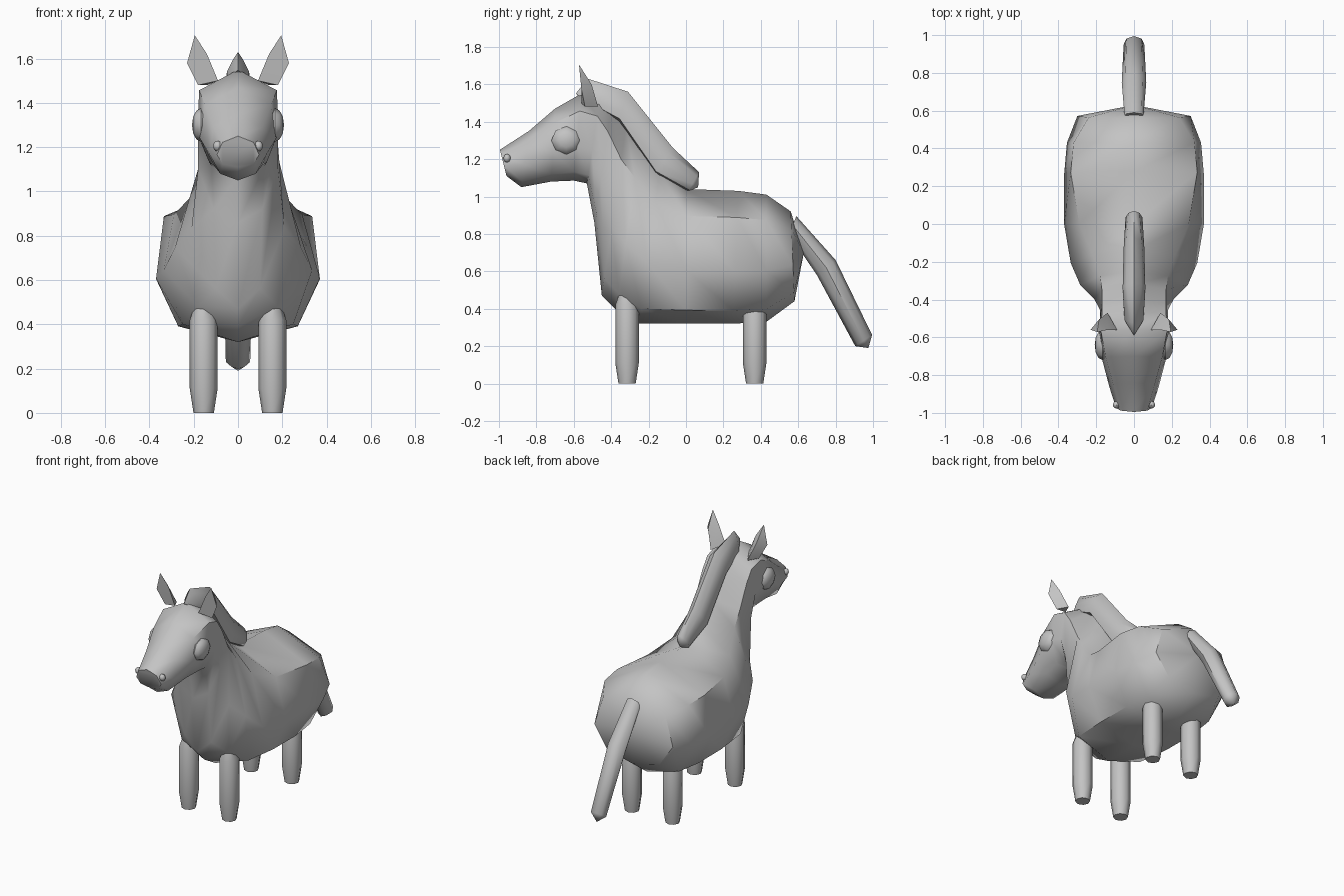
import bpy, bmesh, math
from mathutils import Vector

cube = bpy.data.objects.get("Cube")
if cube:
    bpy.data.objects.remove(cube, do_unlink=True)

grey = bpy.data.materials.new("soft_grey")
grey.use_nodes = True
COL = (0.55, 0.55, 0.55, 1)
grey.diffuse_color = COL
bsdf = grey.node_tree.nodes["Principled BSDF"]
bsdf.inputs["Base Color"].default_value = COL
bsdf.inputs["Roughness"].default_value = 0.8


def skin(name, rings, start=None, end=None, angle=50):
    """Bridge equal-sized rings of points; close each end with a point or a flat cap."""
    bm = bmesh.new()
    vr = [[bm.verts.new(p) for p in r] for r in rings]
    n = len(vr[0])
    for a, b in zip(vr, vr[1:]):
        for i in range(n):
            bm.faces.new((a[i], a[(i + 1) % n], b[(i + 1) % n], b[i]))
    for ring, tip in ((vr[0], start), (vr[-1], end)):
        if tip:
            t = bm.verts.new(tip)
            for i in range(n):
                bm.faces.new((ring[i], ring[(i + 1) % n], t))
        else:
            bm.faces.new(ring)
    bmesh.ops.recalc_face_normals(bm, faces=bm.faces)
    return finish(name, bm, angle)


def finish(name, bm, angle=50):
    me = bpy.data.meshes.new(name)
    bm.to_mesh(me)
    bm.free()
    me.materials.append(grey)
    ob = bpy.data.objects.new(name, me)
    bpy.context.collection.objects.link(ob)
    bpy.ops.object.select_all(action='DESELECT')
    ob.select_set(True)
    bpy.context.view_layer.objects.active = ob
    bpy.ops.object.shade_smooth_by_angle(angle=math.radians(angle))
    return ob


def sections(rows, ts=(0.1, 0.4, 0.8)):
    """Each row: bottom y,z, top y,z, then half widths at the heights ts."""
    rings = []
    for by, bz, ty, tz, *ws in rows:
        b, t = Vector((0, by, bz)), Vector((0, ty, tz))
        side = [(b.lerp(t, f), w) for f, w in zip(ts, ws)]
        left = [Vector((w, p.y, p.z)) for p, w in side]
        right = [Vector((-p.x, p.y, p.z)) for p in reversed(left)]
        rings.append([b] + left + [t] + right)
    return rings


# Torso, neck and head in one skin, from rump to muzzle
skin("body", sections([
    (0.58, 0.44, 0.56, 0.92, 0.20, 0.30, 0.24),
    (0.43, 0.33, 0.43, 1.01, 0.25, 0.355, 0.32),
    (0.25, 0.32, 0.28, 1.03, 0.27, 0.37, 0.335),
    (0.00, 0.32, 0.00, 1.04, 0.27, 0.37, 0.29),
    (-0.25, 0.32, -0.14, 1.13, 0.25, 0.335, 0.22),
    (-0.37, 0.39, -0.25, 1.28, 0.18, 0.285, 0.18),
    (-0.45, 0.47, -0.32, 1.38, 0.10, 0.21, 0.17),
    (-0.49, 0.86, -0.40, 1.47, 0.11, 0.18, 0.17),
    (-0.53, 1.07, -0.46, 1.52, 0.12, 0.18, 0.17),
    (-0.60, 1.085, -0.56, 1.55, 0.13, 0.185, 0.175),
    (-0.72, 1.08, -0.70, 1.47, 0.11, 0.17, 0.15),
    (-0.88, 1.05, -0.84, 1.35, 0.08, 0.13, 0.11),
    (-0.96, 1.11, -0.995, 1.25, 0.07, 0.095, 0.07),
]), start=(0, 0.63, 0.70))

# Mane along the back of the neck
skin("mane", sections([
    (-0.50, 1.48, -0.525, 1.63, 0.05, 0.05, 0.02),
    (-0.36, 1.40, -0.31, 1.56, 0.06, 0.06, 0.04),
    (-0.17, 1.12, -0.07, 1.26, 0.05, 0.055, 0.04),
    (0.01, 1.025, 0.07, 1.13, 0.03, 0.045, 0.03),
]), start=(0, -0.59, 1.55), end=(0, 0.065, 1.05))

# Tail
skin("tail", sections([
    (0.55, 0.80, 0.59, 0.895, 0.03, 0.05, 0.04),
    (0.70, 0.58, 0.80, 0.66, 0.04, 0.065, 0.045),
    (0.905, 0.20, 0.995, 0.26, 0.03, 0.055, 0.04),
], ts=(0.15, 0.5, 0.85)), end=(0, 0.975, 0.19))

# Legs: straight posts that narrow at the hoof and at the top
for sx, side in ((1, "left"), (-1, "right")):
    for y, top, where in ((-0.315, 0.50, "front"), (0.367, 0.46, "rear")):
        rings = []
        for z, r in ((0, 0.046), (0.11, 0.063), (top - 0.08, 0.063), (top, 0.035)):
            rings.append([Vector((sx * 0.155 + r * math.cos(a), y + r * math.sin(a), z))
                          for a in (math.tau * k / 8 for k in range(8))])
        skin(f"{where}_{side}_leg", rings)

    # Ears: three-sided, flat toward the front
    base = [(0.09, -0.56, 1.50), (0.18, -0.54, 1.48), (0.14, -0.47, 1.48)]
    middle = [(0.14, -0.56, 1.62), (0.23, -0.56, 1.58), (0.185, -0.505, 1.60)]
    flip = lambda pts: [Vector((sx * x, y, z)) for x, y, z in pts]
    skin(f"{side}_ear", [flip(base), flip(middle)],
         end=(sx * 0.195, -0.572, 1.705), angle=40)

    # Eyes and nostrils: flattened low-poly domes
    for name, pos, size in (("eye", (0.168, -0.64, 1.30), (0.04, 0.08, 0.075)),
                            ("nostril", (0.092, -0.957, 1.205), (0.02, 0.02, 0.024))):
        bm = bmesh.new()
        bmesh.ops.create_uvsphere(bm, u_segments=8, v_segments=6, radius=1)
        for v in bm.verts:
            x, y, z = v.co
            v.co = (sx * (pos[0] + z * size[0]), pos[1] + x * size[1], pos[2] + y * size[2])
        bmesh.ops.recalc_face_normals(bm, faces=bm.faces)
        finish(f"{side}_{name}", bm)
